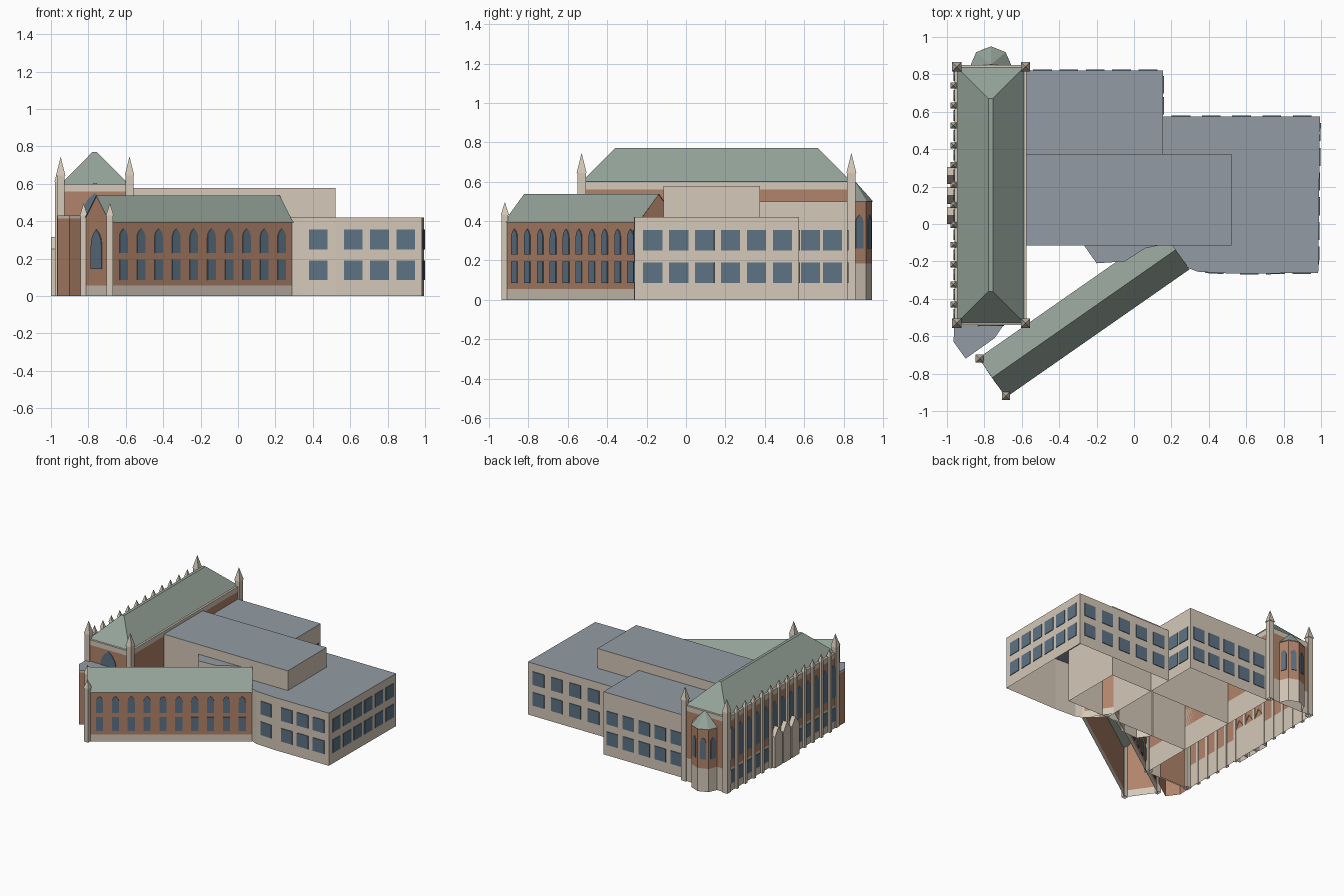
import bpy, math
from mathutils import Vector

if "Cube" in bpy.data.objects:
    bpy.data.objects.remove(bpy.data.objects["Cube"])


def mat(name, r, g, b):
    m = bpy.data.materials.new(name)
    m.diffuse_color = (r, g, b, 1)
    m.use_nodes = True
    m.node_tree.nodes["Principled BSDF"].inputs["Base Color"].default_value = m.diffuse_color
    return m


STONE = mat("stone", 0.66, 0.58, 0.48)
BRICK = mat("brick", 0.44, 0.23, 0.145)
GREEN = mat("copper_roof", 0.30, 0.37, 0.32)
SLATE = mat("flat_roof", 0.29, 0.33, 0.37)
GLASS = mat("glass", 0.11, 0.17, 0.23)


class Part:
    """Collects coloured faces and turns them into one object."""
    def __init__(self, name):
        self.name, self.v, self.f, self.m, self.mats = name, [], [], [], []

    def face(self, pts, m):
        if m not in self.mats:
            self.mats.append(m)
        n = len(self.v)
        self.v += [tuple(p) for p in pts]
        self.f.append(range(n, n + len(pts)))
        self.m.append(self.mats.index(m))

    def ring(self, a, b, za, zb, m):
        for i in range(len(a)):
            j = (i + 1) % len(a)
            self.face([(*a[i], za), (*a[j], za), (*b[j], zb), (*b[i], zb)], m)

    def walls(self, pts, bands, top=None):
        """Open-bottomed walls in stacked colour bands, with a flat top."""
        z = 0
        for z1, m in bands:
            self.ring(pts, pts, z, z1, m)
            z = z1
        if top:
            self.face([(*p, z) for p in pts], top)
        return self

    def cone(self, pts, z, apex, m):
        for i in range(len(pts)):
            self.face([(*pts[i], z), (*pts[(i + 1) % len(pts)], z), apex], m)

    def build(self):
        me = bpy.data.meshes.new(self.name)
        me.from_pydata(self.v, [], [list(f) for f in self.f])
        for m in self.mats:
            me.materials.append(m)
        me.polygons.foreach_set("material_index", self.m)
        ob = bpy.data.objects.new(self.name, me)
        bpy.context.collection.objects.link(ob)
        return ob


def rect(x0, x1, y0, y1):
    return [(x0, y0), (x1, y0), (x1, y1), (x0, y1)]


def square(x, y, h):
    return rect(x - h, x + h, y - h, y + h)


def windows(name, p, q, n, w, rows, arched=False):
    """n evenly spaced panes per row on the wall p-q, outside on its right."""
    part = Part(name)
    p, q = Vector(p), Vector(q)
    d = (q - p).normalized()
    out = Vector((d.y, -d.x)) * 0.005
    for i in range(n):
        c = p.lerp(q, (i + 0.5) / n)
        for z0, z1, *flag in rows:
            shape = [(-w / 2, z0), (w / 2, z0)]
            if arched and not flag:
                s = z1 - 0.866 * w
                arc = [(w * math.cos(a) - w / 2, s + w * math.sin(a))
                       for a in [math.radians(t) for t in (0, 20, 40, 60)]]
                shape += arc + [(-u, z) for u, z in arc[-2::-1]]
            else:
                shape += [(w / 2, z1), (-w / 2, z1)]
            inner = [c + d * u for u, z in shape]
            a = [(*k, s[1]) for k, s in zip(inner, shape)]
            b = [(*(k + out), s[1]) for k, s in zip(inner, shape)]
            part.face(b, GLASS)
            for k in range(len(a)):
                l = (k + 1) % len(a)
                part.face([a[k], a[l], b[l], b[k]], GLASS)
    part.build()


def turret(name, x, y, h, z, tip):
    t = Part(name).walls(square(x, y, h), [(z, STONE)])
    t.ring(square(x, y, h), square(x, y, h + 0.004), z, z, STONE)
    t.cone(square(x, y, h + 0.004), z, (x, y, tip), STONE)
    t.build()


# Great hall with banded walls, parapet and hipped roof
HX0, HX1, HY0, HY1 = -0.96, -0.575, -0.54, 0.85
hall = Part("hall_walls").walls(rect(HX0, HX1, HY0, HY1),
                                [(0.185, STONE), (0.56, BRICK), (0.6, STONE)], STONE)
hall.build()
roof = Part("hall_roof")
eave = rect(-0.945, -0.588, -0.528, 0.838)
ridge = rect(-0.778, -0.755, -0.36, 0.67)
roof.ring(eave, ridge, 0.602, 0.77, GREEN)
roof.face([(*p, 0.77) for p in ridge], GREEN)
roof.build()
for i, (x, y) in enumerate([(-0.948, -0.53), (-0.58, -0.53), (-0.948, 0.84), (-0.58, 0.84)]):
    turret(f"hall_turret_{i}", x, y, 0.021, 0.645, 0.745)

# West buttresses with pinnacles, and windows between them
step = (0.74 + 0.43) / 11
for i in range(12):
    turret(f"buttress_{i}", -0.966, -0.43 + i * step, 0.012, 0.61, 0.665)
windows("hall_west_windows", (HX0, 0.74 + step), (HX0, -0.43 - step), 13, 0.058,
        [(0.25, 0.51), (0.06, 0.165, 1)], True)
windows("hall_south_window", (-0.93, HY0), (-0.6, HY0), 1, 0.14, [(0.3, 0.55)], True)

# Three gabled entrance porches on the west side
for i, y in enumerate((0.045, 0.152, 0.26)):
    x0, x1, h = -1.0, -0.955, 0.046
    porch = Part(f"porch_{i}").walls(rect(x0, x1, y - h, y + h), [(0.25, STONE)])
    a, b = (x0, y, 0.315), (x1, y, 0.315)
    porch.face([(x0, y - h, 0.25), (x1, y - h, 0.25), b, a], STONE)
    porch.face([(x1, y + h, 0.25), (x0, y + h, 0.25), a, b], STONE)
    porch.face([(x0, y + h, 0.25), (x0, y - h, 0.25), a], STONE)
    porch.build()

# North apse with faceted roof
AP = [(-0.66, 0.845), (-0.69, 0.915), (-0.765, 0.945), (-0.84, 0.915), (-0.87, 0.845)]
apse = Part("apse").walls(AP, [(0.185, STONE), (0.5, BRICK)])
cap = [(-0.765 + (x + 0.765) * 1.05, 0.845 + (y - 0.845) * 1.05) for x, y in AP]
apse.cone(cap, 0.5, (-0.765, 0.852, 0.61), GREEN)
apse.build()
for i in range(4):
    windows(f"apse_window_{i}", AP[i], AP[i + 1], 1, 0.042, [(0.26, 0.43)], True)

# Low brick bay on the south end
BAY = [(-0.96, -0.53), (-0.965, -0.63), (-0.9, -0.72), (-0.745, -0.61), (-0.69, -0.53)]
Part("south_bay").walls(BAY, [(0.415, BRICK), (0.43, STONE)], SLATE).build()

# Diagonal wing with gabled roof
A, B = Vector((-0.685, -0.92)), Vector((0.29, -0.24))
D = (B - A).normalized()
N = Vector((-D.y, D.x)) * 0.245
C, E = B + N, A + N
wing = Part("wing_walls").walls([A, B, C, E], [(0.055, STONE), (0.395, BRICK)])
ra, rb = (*(A + N / 2), 0.535), (*(B + N / 2), 0.535)
wing.face([(*B, 0.395), (*C, 0.395), rb], BRICK)
wing.face([(*E, 0.395), (*A, 0.395), ra], BRICK)
wing.build()
wroof = Part("wing_roof")
o = N.normalized() * 0.006
e = D * 0.004
ra, rb = (*(A + N / 2 - e), 0.538), (*(B + N / 2 + e), 0.538)
wroof.face([(*(A - o - e), 0.392), (*(B - o + e), 0.392), rb, ra], GREEN)
wroof.face([(*(C + o + e), 0.392), (*(E + o - e), 0.392), ra, rb], GREEN)
wroof.build()
rows = [(0.23, 0.36), (0.085, 0.195, 1)]
windows("wing_front_windows", A + D * 0.03, B - D * 0.012, 10, 0.052, rows, True)
windows("wing_rear_windows", C - D * 0.012, E + D * 0.03, 10, 0.052, rows, True)
windows("wing_end_window", E, A, 1, 0.1, [(0.145, 0.355)], True)
turret("wing_turret_front", A.x, A.y, 0.017, 0.43, 0.497)
turret("wing_turret_rear", E.x, E.y, 0.017, 0.43, 0.497)

# Modern flat-roofed blocks
REAR = [(-0.575, -0.11), (-0.27, -0.11), (-0.2, -0.21), (-0.05, -0.2), (0.06, -0.13),
        (0.155, -0.11), (0.155, 0.82), (-0.575, 0.82)]
EAST = [(0.155, -0.11), (0.29, -0.235), (0.34, -0.255), (0.52, -0.265), (0.985, -0.262),
        (0.994, 0.575), (0.155, 0.575)]
Part("rear_block").walls(REAR, [(0.5, STONE)], SLATE).build()
Part("east_block").walls(EAST, [(0.42, STONE)], SLATE).build()
Part("upper_block").walls(rect(-0.575, 0.52, -0.115, 0.375), [(0.577, STONE)], SLATE).build()
rows = [(0.25, 0.355), (0.085, 0.19)]
windows("east_front_window", (0.34, -0.255), (0.52, -0.265), 1, 0.098, rows)
windows("east_front_windows", (0.547, -0.265), (0.966, -0.262), 3, 0.1, rows)
windows("east_side_windows", (0.985, -0.235), (0.994, 0.557), 6, 0.097, rows)
windows("east_rear_windows", (0.98, 0.575), (0.17, 0.575), 5, 0.1, rows)
windows("rear_side_windows", (0.155, 0.577), (0.155, 0.8), 2, 0.095, rows)
windows("rear_back_windows", (0.145, 0.82), (-0.56, 0.82), 5, 0.1, rows)
